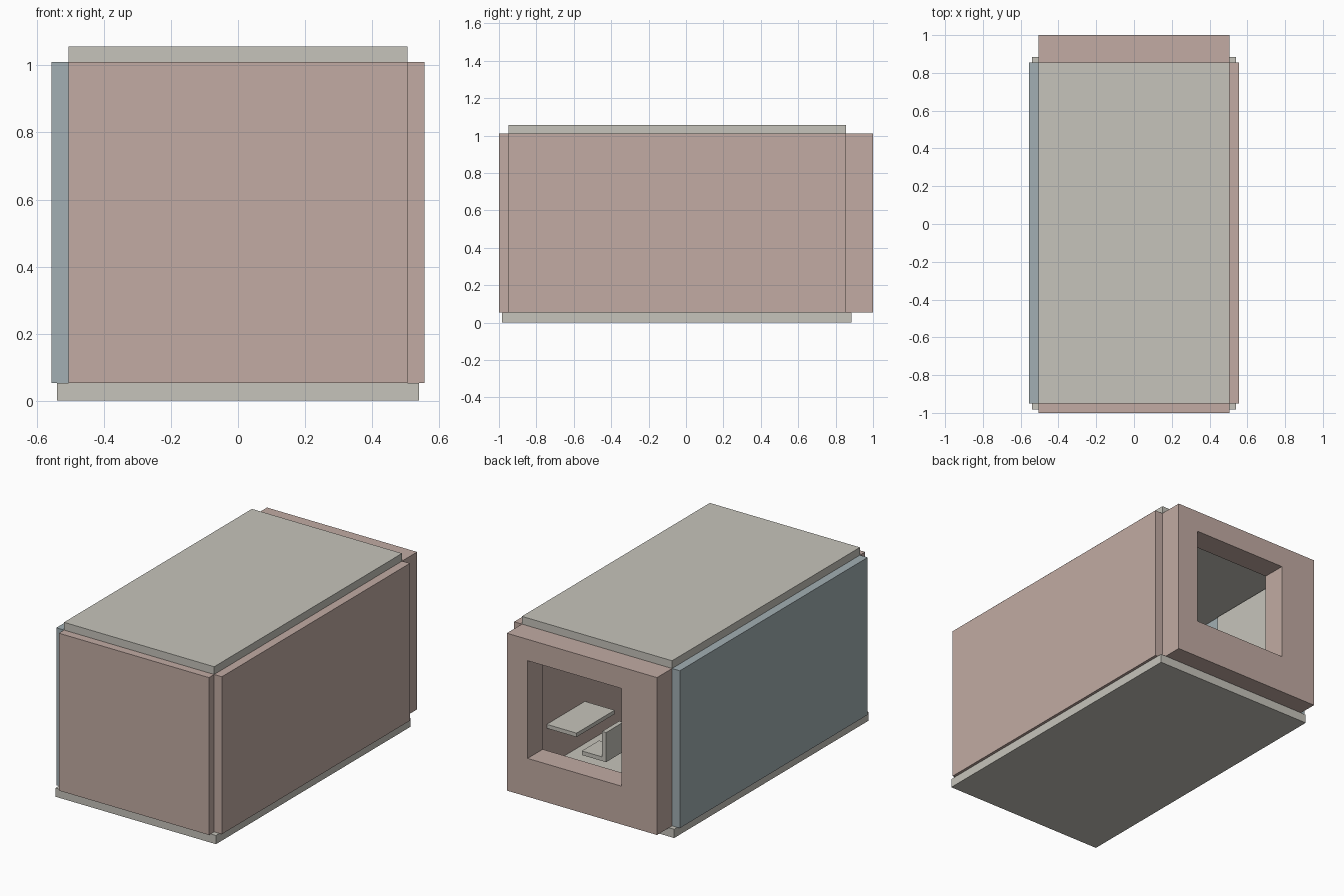
import bpy, bmesh

if "Cube" in bpy.data.objects:
    bpy.data.objects.remove(bpy.data.objects["Cube"])


def material(name, color):
    m = bpy.data.materials.new(name)
    m.diffuse_color = (*color, 1.0)
    m.use_nodes = True
    m.node_tree.nodes["Principled BSDF"].inputs["Base Color"].default_value = m.diffuse_color
    return m


ROSE = material("dusty_rose", (0.539, 0.407, 0.366))
GREY = material("warm_grey", (0.565, 0.552, 0.497))
BLUE = material("slate_blue", (0.361, 0.429, 0.451))


def finish(name, bm, mat):
    bmesh.ops.recalc_face_normals(bm, faces=bm.faces)
    mesh = bpy.data.meshes.new(name)
    bm.to_mesh(mesh)
    bm.free()
    mesh.materials.append(mat)
    ob = bpy.data.objects.new(name, mesh)
    bpy.context.collection.objects.link(ob)
    return ob


def box(name, x, y, z, mat):
    """Box from (min, max) ranges on each axis."""
    bm = bmesh.new()
    bmesh.ops.create_cube(bm, size=1)
    for v in bm.verts:
        v.co = [r[0] if c < 0 else r[1] for c, r in zip(v.co, (x, y, z))]
    return finish(name, bm, mat)


def framed_wall(name, x, y, z, hole_x, hole_z, mat):
    """Wall with one rectangular opening through its thickness."""
    bm = bmesh.new()

    def loop(xr, zr, yy):
        corners = ((0, 0), (1, 0), (1, 1), (0, 1))
        return [bm.verts.new((xr[i], yy, zr[j])) for i, j in corners]

    # Loops in order: outer front, outer back, hole back, hole front
    loops = [loop(x, z, y[0]), loop(x, z, y[1]),
             loop(hole_x, hole_z, y[1]), loop(hole_x, hole_z, y[0])]
    for a, b in zip(loops, loops[1:] + loops[:1]):
        for i in range(4):
            j = (i + 1) % 4
            bm.faces.new((a[i], a[j], b[j], b[i]))
    return finish(name, bm, mat)


# Shell: floor, roof and walls
W, WALL = 0.505, 0.052
Z0, Z1 = 0.053, 1.01
Y0, Y1 = -0.95, 0.855
box("floor_slab", (-0.54, 0.54), (-0.983, 0.885), (0, Z0), GREY)
box("roof_slab", (-W, W), (Y0, Y1), (Z1, 1.057), GREY)
box("left_wall", (-W - WALL, -W), (Y0, Y1), (Z0, Z1), BLUE)
box("right_wall", (W, W + WALL), (Y0, Y1), (Z0, Z1), ROSE)
box("front_wall", (-W, W), (-1, Y0), (Z0, Z1), ROSE)
framed_wall("back_wall", (-W, W), (Y1, 1), (Z0, Z1),
            (-0.266, 0.365), (0.286, 0.88), ROSE)

# Interior: table fixed to the right wall, seat with backrest, wall lining
box("table_top", (0.305, W), (0.25, 0.616), (0.285, 0.309), GREY)
box("seat", (0.107, 0.27), (0.45, 0.615), (0.185, 0.21), GREY)
box("seat_backrest", (0.107, 0.134), (0.45, 0.615), (0.21, 0.365), GREY)
box("wall_lining", (-W, -W + 0.015), (0.16, Y1), (Z0, Z1 - 0.01), GREY)
